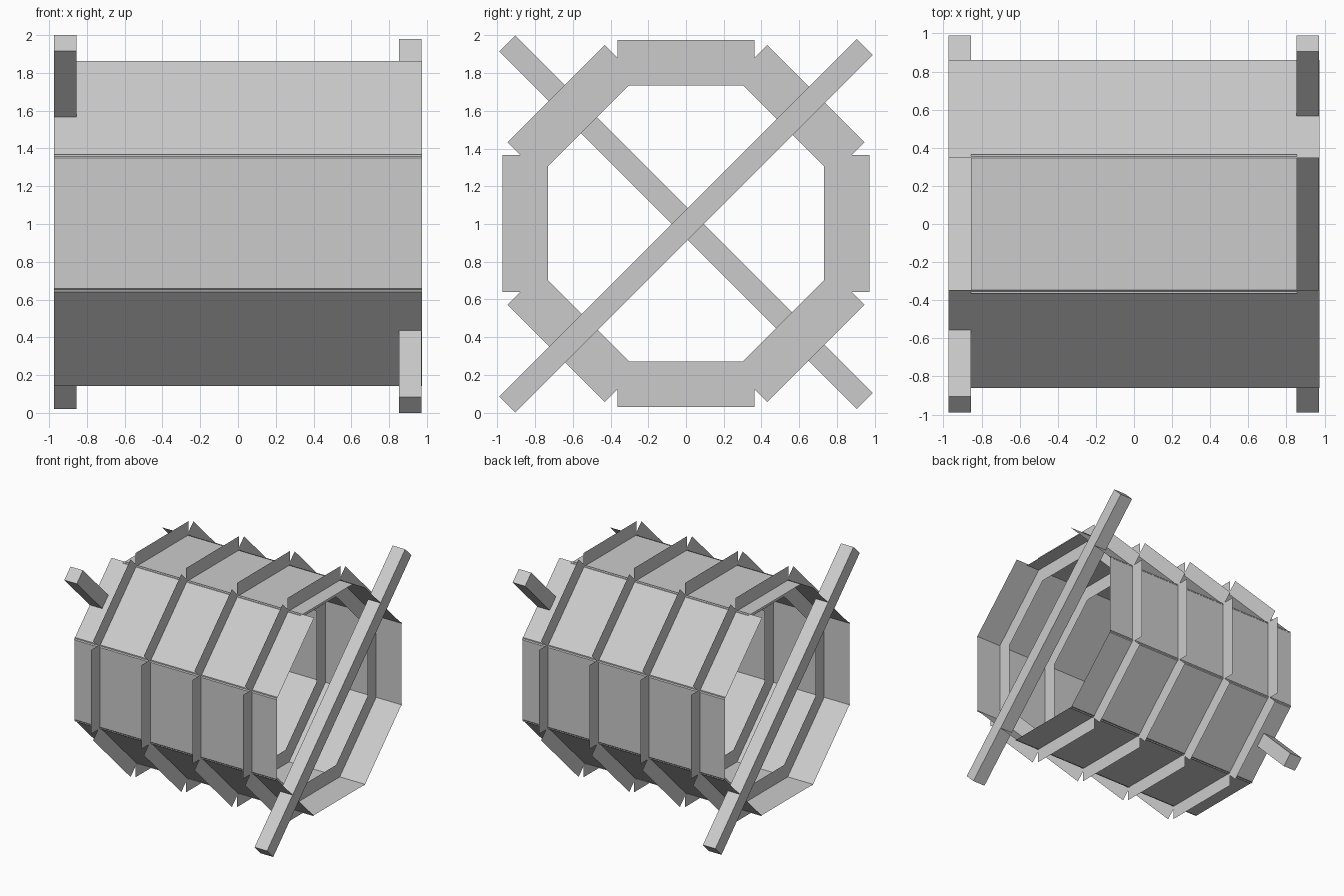
import bpy, bmesh, math
from mathutils import Matrix, Vector

if "Cube" in bpy.data.objects:
    bpy.data.objects.remove(bpy.data.objects["Cube"])

CZ = 1.003        # height of the barrel axis
APOTHEM = 0.853   # axis to panel
HALF_W = 0.364    # half width of a panel
HALF_L = 0.973    # half length of the barrel
RIB_IN, RIB_OUT = 0.731, 0.973


def sheet(name, corners, angle):
    """Flat four-sided sheet, turned round the barrel axis."""
    rot = Matrix.Translation((0, 0, CZ)) @ Matrix.Rotation(angle, 4, 'X')
    bm = bmesh.new()
    bm.faces.new([bm.verts.new(rot @ Vector(c)) for c in corners])
    mesh = bpy.data.meshes.new(name)
    bm.to_mesh(mesh)
    bm.free()
    obj = bpy.data.objects.new(name, mesh)
    bpy.context.collection.objects.link(obj)
    return obj


def beam(name, x, z, angle):
    """Square bar through the barrel axis, turned diagonally."""
    bpy.ops.mesh.primitive_cube_add(size=1)
    obj = bpy.context.object
    obj.name = name
    obj.data.transform(Matrix.Translation((x, 0, z))
                       @ Matrix.Rotation(angle, 4, 'X')
                       @ Matrix.Diagonal((0.12, 2.68, 0.12, 1)))
    return obj


for i in range(8):
    a = i * math.pi / 4
    # wall panels; the top one is shorter
    hl = 0.855 if i == 0 else HALF_L
    sheet(f"wall_panel_{i}", [(-hl, -HALF_W, APOTHEM), (hl, -HALF_W, APOTHEM),
                              (hl, HALF_W, APOTHEM), (-hl, HALF_W, APOTHEM)], a)
    # four flat ribs crossing each panel
    for j in range(4):
        x = (j - 1.5) * HALF_L / 2
        sheet(f"rib_{i}_{j}", [(x, -HALF_W, RIB_IN), (x, HALF_W, RIB_IN),
                               (x, HALF_W, RIB_OUT), (x, -HALF_W, RIB_OUT)], a)

# diagonal beams at the two open ends
beam("right_end_beam", 0.912, 0.99, math.pi / 4)
beam("left_end_beam", -0.915, 1.01, -math.pi / 4)
